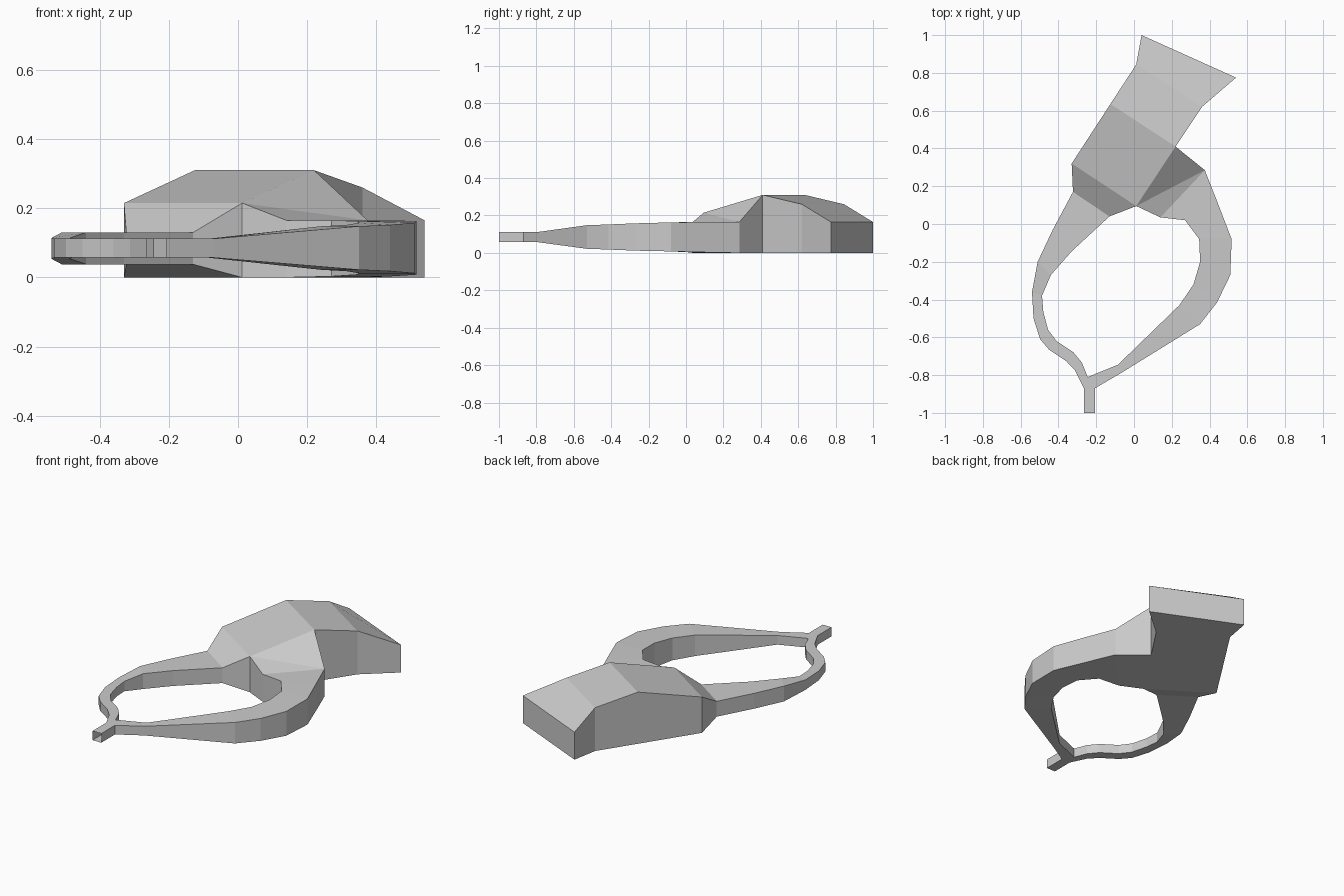
import bpy, bmesh

if "Cube" in bpy.data.objects:
    bpy.data.objects.remove(bpy.data.objects["Cube"])

bm = bmesh.new()


def prism_section(a, b, lo, hi):
    """Rectangular cross-section standing on the plan line a-b."""
    return [bm.verts.new((*p, z)) for p, z in ((a, lo), (b, lo), (b, hi), (a, hi))]


def loft(sections, skip=()):
    """Join rectangular sections; skip holds (span, side) openings."""
    rings = [prism_section(*s) for s in sections]
    for n, (r, q) in enumerate(zip(rings, rings[1:])):
        for k in range(4):
            if (n, k) not in skip:
                j = (k + 1) % 4
                bm.faces.new((r[k], r[j], q[j], q[k]))
    return rings


# Shared corners where the branches meet
heel, palm, knuckle = (-.33, .32), (.012, .095), (.22, .41)
tip_l, tip_r, fork = (-.265, -.87), (-.207, -.87), (-.245, -.81)
T0, T1 = .057, .112

# Main block with closed wide end; its right front side opens into the thick arm
body = loft([
    ((.04, 1.0), (.54, .775), 0, .165),
    ((.012, .845), (.36, .62), 0, .26),
    ((-.125, .635), knuckle, 0, .31),
    (heel, palm, 0, .215)], skip={(2, 1)})
bm.faces.new(body[0])

# Thin left arm
loft([
    (heel, palm, 0, .215),
    ((-.323, .17), (-.13, .04), .038, .13),
    ((-.43, -.03), (-.33, -.145), .038, .13),
    ((-.51, -.2), (-.44, -.27), .038, .13),
    ((-.54, -.36), (-.487, -.38), .054, .114),
    ((-.532, -.5), (-.48, -.465), T0, T1),
    ((-.497, -.61), (-.455, -.56), T0, T1),
    ((-.45, -.665), (-.41, -.62), T0, T1),
    ((-.36, -.725), (-.32, -.68), T0, T1),
    ((-.312, -.775), (-.275, -.735), T0, T1),
    (tip_l, fork, T0, T1)])

# Thick right arm
right = loft([
    ((.375, .285), (.14, .035), 0, .165),
    ((.44, .12), (.27, .02), .003, .165),
    ((.517, -.08), (.345, -.08), .008, .163),
    ((.51, -.27), (.35, -.2), .012, .158),
    ((.44, -.415), (.315, -.32), .018, .152),
    ((.35, -.53), (.24, -.43), .022, .148),
    ((-.07, -.79), (-.085, -.745), T0, T1),
    (tip_r, fork, T0, T1)])

# Shoulder from the block to the thick arm
ko, pa = [[bm.verts.new((*p, z)) for z in (0, h)] for p, h in ((knuckle, .31), (palm, .215))]
a, b, c, d = right[0]
bm.faces.new((ko[0], pa[0], b, a))
bm.faces.new((pa[0], pa[1], c, b))
bm.faces.new((ko[0], a, d, ko[1]))
bm.faces.new((ko[1], d, pa[1]))
bm.faces.new((d, c, pa[1]))

# Open-ended stub and the fork triangle
loft([(tip_l, tip_r, T0, T1), ((-.265, -1), (-.207, -1), T0, T1)])
for z in (T0, T1):
    bm.faces.new([bm.verts.new((*p, z)) for p in (tip_l, tip_r, fork)])

bmesh.ops.remove_doubles(bm, verts=bm.verts, dist=.0005)
bmesh.ops.recalc_face_normals(bm, faces=bm.faces)
mesh = bpy.data.meshes.new("looped_clamp")
bm.to_mesh(mesh)
bm.free()
bpy.context.collection.objects.link(bpy.data.objects.new("looped_clamp", mesh))
